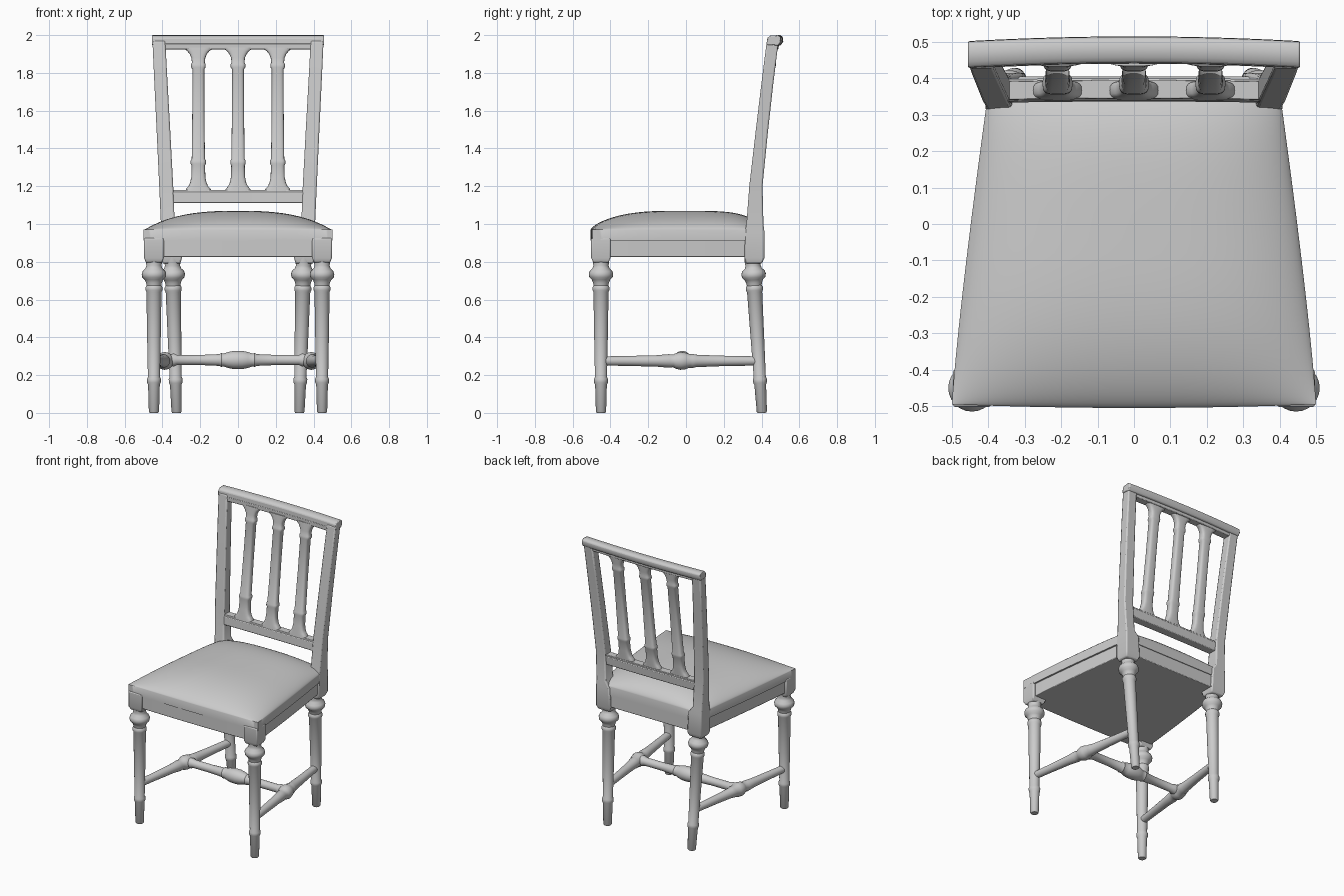
import bpy, bmesh, math
from mathutils import Vector

if "Cube" in bpy.data.objects:
    bpy.data.objects.remove(bpy.data.objects["Cube"])


def make(name, bm, bevel=0, angle=40):
    bmesh.ops.recalc_face_normals(bm, faces=bm.faces)
    me = bpy.data.meshes.new(name)
    bm.to_mesh(me)
    bm.free()
    ob = bpy.data.objects.new(name, me)
    bpy.context.collection.objects.link(ob)
    bpy.ops.object.select_all(action='DESELECT')
    ob.select_set(True)
    bpy.context.view_layer.objects.active = ob
    bpy.ops.object.shade_smooth_by_angle(angle=math.radians(angle))
    if bevel:
        m = ob.modifiers.new("bevel", 'BEVEL')
        m.width, m.segments = bevel, 2
        m.limit_method, m.angle_limit = 'ANGLE', math.radians(40)
    return ob


def loft(name, sections, bevel=0):
    """Skin a list of equal-length point loops and cap the ends."""
    bm = bmesh.new()
    rings = [[bm.verts.new(p) for p in s] for s in sections]
    n = len(rings[0])
    for a, b in zip(rings, rings[1:]):
        for i in range(n):
            bm.faces.new((a[i], a[(i + 1) % n], b[(i + 1) % n], b[i]))
    bm.faces.new(rings[0])
    bm.faces.new(rings[-1])
    return make(name, bm, bevel)


def rect(x0, x1, y0, y1, z):
    return [(x0, y0, z), (x1, y0, z), (x1, y1, z), (x0, y1, z)]


def turned(name, p0, p1, profile, n=24):
    """Turned part between two points; profile is (fraction, radius)."""
    p0, p1 = Vector(p0), Vector(p1)
    d = p1 - p0
    u = d.orthogonal().normalized()
    v = d.normalized().cross(u)
    ang = [2 * math.pi * i / n for i in range(n)]
    return loft(name, [[p0 + d * t + (u * math.cos(a) + v * math.sin(a)) * r for a in ang]
                       for t, r in profile])


def half_width(y):
    return 0.5 - 0.105 * min(1, max(0, (y + 0.5) / 0.9)) ** 1.2


# Legs
LEG = [(0, .022), (.006, .027), (.15, .031), (.16, .036), (.18, .037), (.19, .032),
       (.40, .036), (.64, .040), (.65, .045), (.665, .045), (.675, .039), (.69, .042),
       (.705, .049), (.718, .062), (.735, .065), (.75, .060), (.765, .045), (.78, .040),
       (.80, .043), (.83, .043)]
leg_profile = [(z / .83, r) for z, r in LEG]
for s, side in ((-1, "left"), (1, "right")):
    turned(f"front_leg_{side}", (s * .445, -.45, 0), (s * .445, -.45, .83), leg_profile)
    turned(f"back_leg_{side}", (s * .325, .402, 0), (s * .348, .352, .83), leg_profile)

    # Square block above each front leg
    loft(f"front_block_{side}", [rect(s * .445 - .042, s * .445 + .042, -.49, -.41, .795),
                                 rect(s * .445 - .052, s * .445 + .052, -.502, -.40, .82),
                                 rect(s * .445 - .052, s * .445 + .052, -.502, -.40, .925)], .006)

    # Back post: z, front y, back y, inner x, outer x
    posts = [(.79, .318, .402, .305, .398), (.82, .31, .415, .297, .408),
             (.96, .312, .415, .305, .408), (1.0, .32, .410, .335, .408),
             (1.2, .335, .405, .343, .417), (1.5, .370, .435, .359, .431),
             (1.75, .400, .463, .373, .443), (1.97, .428, .49, .385, .453)]
    loft(f"back_post_{side}", [rect(s * xi, s * xo, y0, y1, z) for z, y0, y1, xi, xo in posts], .008)

    # Side stretcher
    side_prof = [(0, .024), (.15, .026), (.35, .030), (.43, .036), (.455, .033), (.47, .040),
                 (.50, .047), (.53, .045), (.56, .036), (.575, .038), (.60, .033), (.75, .028), (1, .024)]
    turned(f"side_stretcher_{side}", (s * .445, -.45, .275), (s * .331, .387, .275), side_prof)

# Cross stretcher
half = [(0, .028), (.06, .034), (.08, .027), (.25, .027), (.37, .031), (.385, .037), (.40, .034),
        (.43, .042), (.47, .048)]
cross = half + [(1 - t, r) for t, r in reversed(half)]
turned("cross_stretcher", (-.385, -.02, .28), (.385, -.02, .28), cross)


# Seat frame, slightly set back from the cushion edge
def seat_outline(z, inset):
    ys = [-.49 + .89 * i / 8 for i in range(9)]
    right = [(half_width(y) - inset, y, z) for y in ys]
    left = [(-x, y, z) for x, y, _ in reversed(right)]
    return right + left + [(x, -.49 - .008 * (1 - (x / .49) ** 2), z) for x in (-.3, -.1, .1, .3)]


loft("seat_frame", [seat_outline(.825, .012), seat_outline(.925, .012)], .004)

# Domed cushion
N = 40
bm = bmesh.new()


def cushion_point(i, j, top):
    u, v = math.sin(math.pi * (i / N - .5)), math.sin(math.pi * (j / N - .5))
    y = -.045 + .45 * v
    bow = -.010 * (1 - u * u) * max(0, -v) ** 4
    dome = ((1 - abs(u) ** 2.6) * (1 - abs(v) ** (2.8 if v < 0 else 4.5))) ** .7
    z = .97 + .10 * dome if top else .912
    return (u * half_width(y), y + bow, z)


grids = [[[bm.verts.new(cushion_point(i, j, t)) for j in range(N + 1)] for i in range(N + 1)]
         for t in (True, False)]
for g in grids:
    for i in range(N):
        for j in range(N):
            bm.faces.new((g[i][j], g[i + 1][j], g[i + 1][j + 1], g[i][j + 1]))
rim = ([(i, 0) for i in range(N)] + [(N, j) for j in range(N)]
       + [(i, N) for i in range(N, 0, -1)] + [(0, j) for j in range(N, 0, -1)])
for (a, b), (c, d) in zip(rim, rim[1:] + rim[:1]):
    bm.faces.new((grids[0][a][b], grids[0][c][d], grids[1][c][d], grids[1][a][b]))
make("cushion", bm, 0, 50)


# Curved rails of the back: cross-section (y, z) swept along x with a bow
def rail(name, hw, section, bow, bevel=.005):
    xs = [hw * (i / 8 - 1) for i in range(17)]
    loft(name, [[(x, y + bow * (1 - (x / hw) ** 2), z) for y, z in section] for x in xs], bevel)


rail("top_rail", .456, [(.428, 1.948), (.430, 1.985), (.445, 1.997), (.485, 2.0), (.500, 1.99),
                        (.502, 1.965), (.488, 1.945)], .013)
rail("top_rail_moulding", .39, [(.430, 1.925), (.430, 1.955), (.482, 1.955), (.480, 1.925)], .010, .003)
rail("lower_rail", .35, [(.333, 1.11), (.337, 1.17), (.398, 1.17), (.392, 1.11)], .003)
rail("lower_rail_moulding", .35, [(.340, 1.165), (.342, 1.18), (.392, 1.18), (.392, 1.165)], .003, .002)

# Three spindles flaring into the rails: z, half width, half depth
SPINDLE = [(1.17, .068, .026), (1.185, .066, .026), (1.20, .052, .026), (1.22, .043, .026),
           (1.25, .037, .026), (1.31, .036, .026), (1.32, .041, .029), (1.335, .041, .029),
           (1.345, .035, .026), (1.60, .032, .025), (1.82, .032, .025), (1.83, .039, .028),
           (1.845, .039, .028), (1.855, .034, .025), (1.88, .037, .025), (1.90, .046, .025),
           (1.915, .058, .025), (1.925, .072, .025), (1.935, .078, .025)]


def spindle_section(x, z, hw, hd, n=24):
    t = (z - 1.17) / .765
    yc = .366 + .093 * t
    pts = []
    for i in range(n):
        a = 2 * math.pi * i / n
        c, s = math.cos(a), math.sin(a)
        pts.append((x + hw * math.copysign(abs(c) ** .6, c),
                    yc + hd * math.copysign(abs(s) ** .6, s), z))
    return pts


for x, name in ((-.21, "left"), (0, "middle"), (.21, "right")):
    loft(f"spindle_{name}", [spindle_section(x, *row) for row in SPINDLE])
